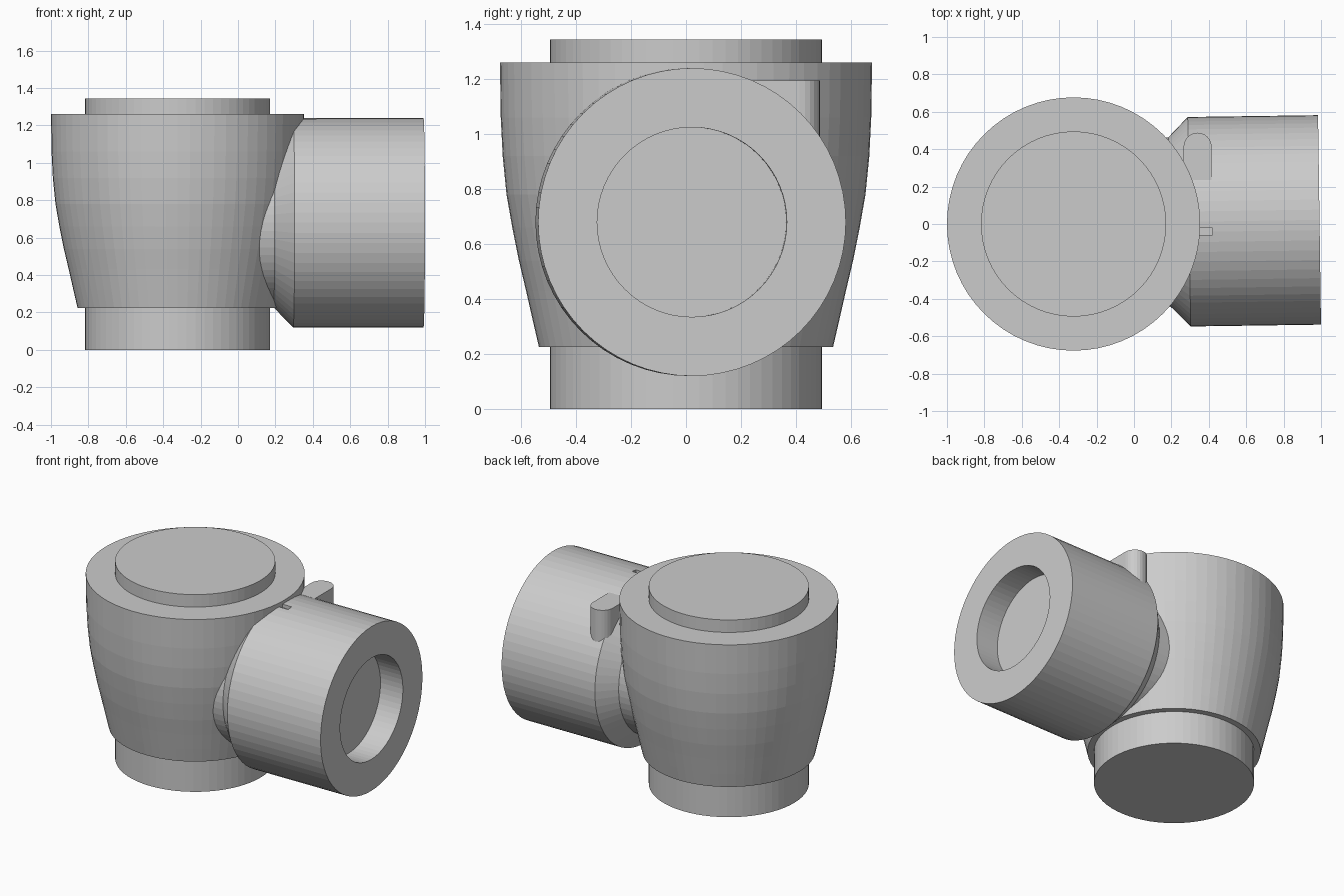
import bpy, bmesh, math
from mathutils import Matrix, Vector

if "Cube" in bpy.data.objects:
    bpy.data.objects.remove(bpy.data.objects["Cube"])

SEG = 64


def make_object(name, bm, matrix=Matrix()):
    bmesh.ops.recalc_face_normals(bm, faces=bm.faces)
    bm.transform(matrix)
    mesh = bpy.data.meshes.new(name)
    bm.to_mesh(mesh)
    bm.free()
    obj = bpy.data.objects.new(name, mesh)
    bpy.context.collection.objects.link(obj)
    return obj


def lathe(name, profile, matrix):
    """Closed solid of revolution about local z from (radius, height) points."""
    bm = bmesh.new()
    rings = []
    for r, h in profile:
        rings.append([bm.verts.new((r * math.cos(2 * math.pi * i / SEG),
                                    r * math.sin(2 * math.pi * i / SEG), h))
                      for i in range(SEG)])
    for a, b in zip(rings, rings[1:]):
        for i in range(SEG):
            j = (i + 1) % SEG
            bm.faces.new((a[i], a[j], b[j], b[i]))
    bm.faces.new(rings[0])
    bm.faces.new(rings[-1])
    return make_object(name, bm, matrix)


def prism(name, outline, z0, z1):
    bm = bmesh.new()
    face = bm.faces.new([bm.verts.new((x, y, z0)) for x, y in outline])
    ext = bmesh.ops.extrude_face_region(bm, geom=[face])
    verts = [v for v in ext["geom"] if isinstance(v, bmesh.types.BMVert)]
    bmesh.ops.translate(bm, verts=verts, vec=(0, 0, z1 - z0))
    return make_object(name, bm)


def combine(target, other, operation):
    mod = target.modifiers.new(operation, 'BOOLEAN')
    mod.operation = operation
    mod.solver = 'EXACT'
    mod.object = other
    bpy.context.view_layer.objects.active = target
    bpy.ops.object.modifier_apply(modifier=mod.name)
    bpy.data.objects.remove(other, do_unlink=True)


# Main housing: lower collar, tapering barrel, raised top cap
housing = lathe("housing", [
    (0.495, 0), (0.495, 0.225), (0.535, 0.225), (0.557, 0.32), (0.582, 0.43),
    (0.608, 0.54), (0.632, 0.66), (0.653, 0.78), (0.667, 0.92), (0.674, 1.06),
    (0.677, 1.26), (0.495, 1.26), (0.495, 1.345)],
    Matrix.Translation((-0.323, 0, 0)))

# Side port: neck, chamfer, cylinder and blind bore, very slightly turned
port_matrix = (Matrix.Translation((0, 0.008, 0.68))
               @ Matrix.Rotation(math.radians(0.8), 4, 'Z')
               @ Matrix.Rotation(math.radians(90), 4, 'Y'))
port = lathe("side_port", [
    (0.453, 0), (0.453, 0.19), (0.56, 0.295), (0.56, 0.992),
    (0.345, 0.992), (0.345, 0.825)], port_matrix)

# Locating tab with a rounded end
cx, r = 0.34, 0.075
tab_outline = [(cx - r, 0.235), (cx + r, 0.235)]
tab_outline += [(cx + r * math.cos(math.pi * i / 12),
                 0.413 + r * math.sin(math.pi * i / 12)) for i in range(13)]
tab = prism("locating_tab", tab_outline, 0.93, 1.195)

# Small index notch on top of the port
notch = prism("notch_cutter", [(0.3, -0.06), (0.42, -0.06), (0.42, -0.022),
                               (0.3, -0.022)], 1.215, 1.3)
notch.hide_render = True

combine(port, notch, 'DIFFERENCE')
combine(port, tab, 'UNION')
combine(housing, port, 'UNION')
